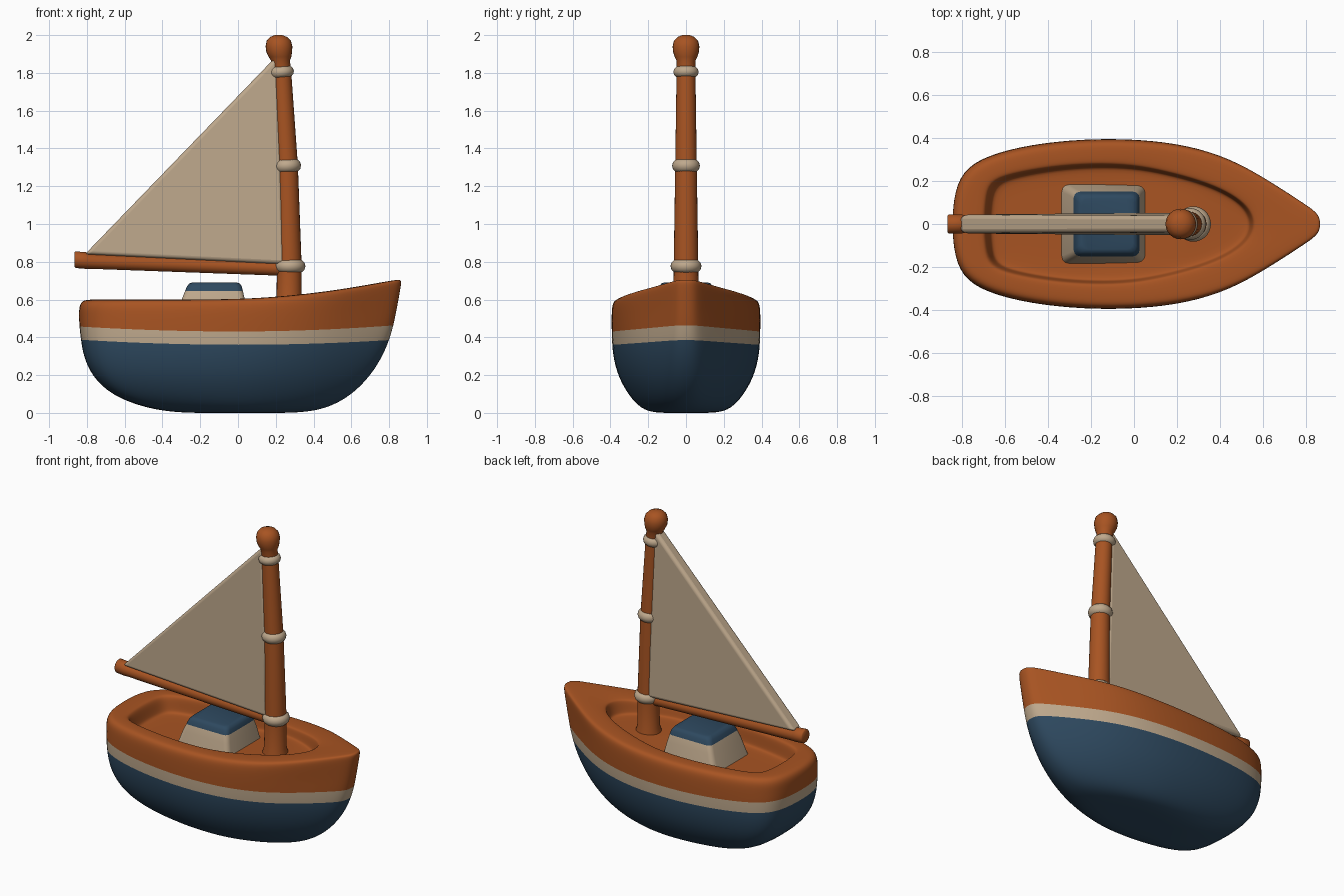
import bpy, bmesh, math
from mathutils import Vector

if "Cube" in bpy.data.objects:
    bpy.data.objects.remove(bpy.data.objects["Cube"])


def material(name, rgb):
    m = bpy.data.materials.new(name)
    m.diffuse_color = (*rgb, 1)
    m.use_nodes = True
    m.node_tree.nodes["Principled BSDF"].inputs["Base Color"].default_value = m.diffuse_color
    return m


ORANGE = material("burnt orange", (0.39, 0.088, 0.016))
CREAM = material("cream", (0.52, 0.395, 0.265))
BLUE = material("navy blue", (0.027, 0.066, 0.115))


def loft(name, rings, mats, band=lambda level: 0, strip_caps=False, angle=50):
    """Skin a list of closed rings; band(level) gives the material index."""
    bm = bmesh.new()
    loops = [[bm.verts.new(p) for p in ring] for ring in rings]
    n = len(loops[0])
    for k in range(len(loops) - 1):
        a, b = loops[k], loops[k + 1]
        for i in range(n):
            j = (i + 1) % n
            bm.faces.new((a[i], a[j], b[j], b[i])).material_index = band(k)
    for loop, k in ((loops[0], 0), (loops[-1], len(loops) - 2)):
        if strip_caps:  # quads running across from side to side
            caps = [(loop[i], loop[i + 1], loop[n - i - 1], loop[(n - i) % n])
                    for i in range(1, n // 2 - 1)]
            caps += [(loop[0], loop[1], loop[n - 1]),
                     (loop[n // 2], loop[n // 2 + 1], loop[n // 2 - 1])]
        else:
            caps = [loop]
        for c in caps:
            bm.faces.new(c).material_index = band(k)
    bmesh.ops.recalc_face_normals(bm, faces=bm.faces)
    me = bpy.data.meshes.new(name)
    bm.to_mesh(me)
    bm.free()
    for m in mats:
        me.materials.append(m)
    ob = bpy.data.objects.new(name, me)
    bpy.context.collection.objects.link(ob)
    smooth(ob, angle)
    return ob


def smooth(ob, angle):
    bpy.ops.object.select_all(action='DESELECT')
    ob.select_set(True)
    bpy.context.view_layer.objects.active = ob
    bpy.ops.object.shade_smooth_by_angle(angle=math.radians(angle))


def spar(name, stations, along_x=False, n=24):
    """Round pole from (x, z, radius) stations."""
    rings = []
    for x, z, r in stations:
        ring = []
        for i in range(n):
            c, s = (f(math.tau * i / n) * r for f in (math.cos, math.sin))
            ring.append((x, c, z + s) if along_x else (x + c, s, z))
        rings.append(ring)
    return loft(name, rings, [ORANGE])


# Hull: plan outlines stretched to each level
OUTER = [(-1, 0), (-.985, .4), (-.92, .67), (-.75, .84), (-.5, .95), (-.2, 1), (.1, .98),
         (.35, .89), (.56, .72), (.75, .47), (.92, .23), (.99, .12), (1, 0)]
INNER = [(-1, 0), (-.99, .4), (-.96, .7), (-.8, .83), (-.5, .95), (-.2, 1), (.1, .98),
         (.35, .87), (.6, .72), (.8, .54), (.93, .34), (.985, .16), (1, 0)]


def sheer(x):
    return 0.11 * max(0, (x + 0.1) / 0.96) ** 1.8


def floor_z(x):
    t = min(1, max(0, (x + 0.15) / 0.4))
    return 0.49 + 0.065 * t * t * (3 - 2 * t)


def outline(shape, xs, xb, w, height):
    full = shape + [(u, -v) for u, v in shape[-2:0:-1]]
    pts = []
    for u, v in full:
        x = (xs + xb) / 2 + u * (xb - xs) / 2
        pts.append((x, v * w, height(x)))
    return pts


def blend(t):
    """Outline that gets rounder at the bow towards the keel (t = 1)."""
    return [(a + (c - a) * t, b + (d - b) * t) for (a, b), (c, d) in zip(OUTER, INNER)]


# z, stern x, bow x, half width, end lift, sheer amount
LEVELS = [(0, -.12, .14, .06, 0, 0), (0, -.31, .33, .17, 0, 0), (.022, -.48, .47, .24, 0, 0),
          (.09, -.67, .60, .305, 0, 0), (.19, -.78, .705, .362, .3, 0),
          (.29, -.824, .772, .388, .7, 0), (.36, -.835, .803, .395, 1, 0),
          (.43, -.844, .825, .397, 1, 0), (.50, -.846, .845, .398, .6, .4),
          (.565, -.845, .866, .396, 0, 1), (.595, -.828, .868, .382, 0, 1),
          (.60, -.79, .84, .35, 0, 1)]
rings = [outline(blend(max(0, 1 - z / .5) * .8), xs, xb, w,
                 lambda x: z + a * .03 * (x / .85) ** 2 + b * sheer(x))
         for z, xs, xb, w, a, b in LEVELS]
# cockpit lip, wall and floor
rings += [outline(INNER, -.71, .567, .292, lambda x: .60 + sheer(x)),
          outline(INNER, -.696, .557, .28, lambda x: .592 + sheer(x)),
          outline(INNER, -.685, .55, .274, lambda x: .57 + sheer(x)),
          outline(INNER, -.67, .54, .268, lambda x: floor_z(x) + .012),
          outline(INNER, -.655, .53, .258, floor_z),
          outline(INNER, -.5, .42, .12, floor_z)]
hull = loft("hull", rings, [BLUE, CREAM, ORANGE],
            lambda k: 0 if k < 6 else 1 if k == 6 else 2, strip_caps=True, angle=180)
sub = hull.modifiers.new("smooth", 'SUBSURF')
sub.levels = sub.render_levels = 2


# Cabin: tapered rounded block with blue roof
def rounded_rect(z, x0, x1, y, r):
    pts = []
    for q, (cx, cy) in enumerate(((x1 - r, y - r), (x0 + r, y - r), (x0 + r, r - y), (x1 - r, r - y))):
        for s in range(4):
            a = math.pi / 2 * (q + s / 3)
            pts.append((cx + r * math.cos(a), cy + r * math.sin(a), z))
    return pts


loft("cabin", [rounded_rect(*p) for p in (
    (.47, -.342, .062, .187, .035), (.60, -.298, .036, .162, .03), (.645, -.28, .026, .15, .03),
    (.67, -.27, .02, .141, .03), (.685, -.258, .01, .131, .03), (.69, -.242, -.005, .117, .03))],
    [CREAM, BLUE], lambda k: 0 if k < 2 else 1, angle=40)

# Mast with knob, slightly raked
spar("mast", [(.27, .47, .08), (.27, .555, .076), (.27, .585, .067), (.272, .78, .065),
              (.26, 1.31, .057), (.232, 1.8, .05), (.225, 1.865, .05), (.222, 1.885, .06),
              (.218, 1.91, .068), (.217, 1.94, .071), (.216, 1.97, .064), (.215, 1.99, .045),
              (.215, 2.0, .02)])

# Rope collars on the mast
for i, (x, z, r, t) in enumerate(((.275, .777, .082, .037), (.26, 1.308, .074, .037),
                                  (.229, 1.805, .067, .031))):
    bpy.ops.mesh.primitive_torus_add(location=(x, 0, z), major_radius=r - t, minor_radius=t,
                                     major_segments=28, minor_segments=12,
                                     rotation=(0, -.04 * i, 0))
    collar = bpy.context.object
    collar.name = f"mast_collar_{i + 1}"
    collar.data.materials.append(CREAM)
    smooth(collar, 180)

# Boom with thicker end
spar("boom", [(-.866, .811, .038), (-.86, .811, .044), (-.80, .806, .044), (-.785, .803, .04),
              (.26, .763, .038)], along_x=True)

# Sail: thick triangle with rounded edges
corners = [(-.81, .84, .044), (.205, 1.89, .04), (.25, .787, .053)]
sail = loft("sail", [[Vector((x, s * t, z)) for x, z, t in corners] for s in (-1, 1)], [CREAM])
bev = sail.modifiers.new("round", 'BEVEL')
bev.width = .02
bev.segments = 3
bev.limit_method = 'ANGLE'
